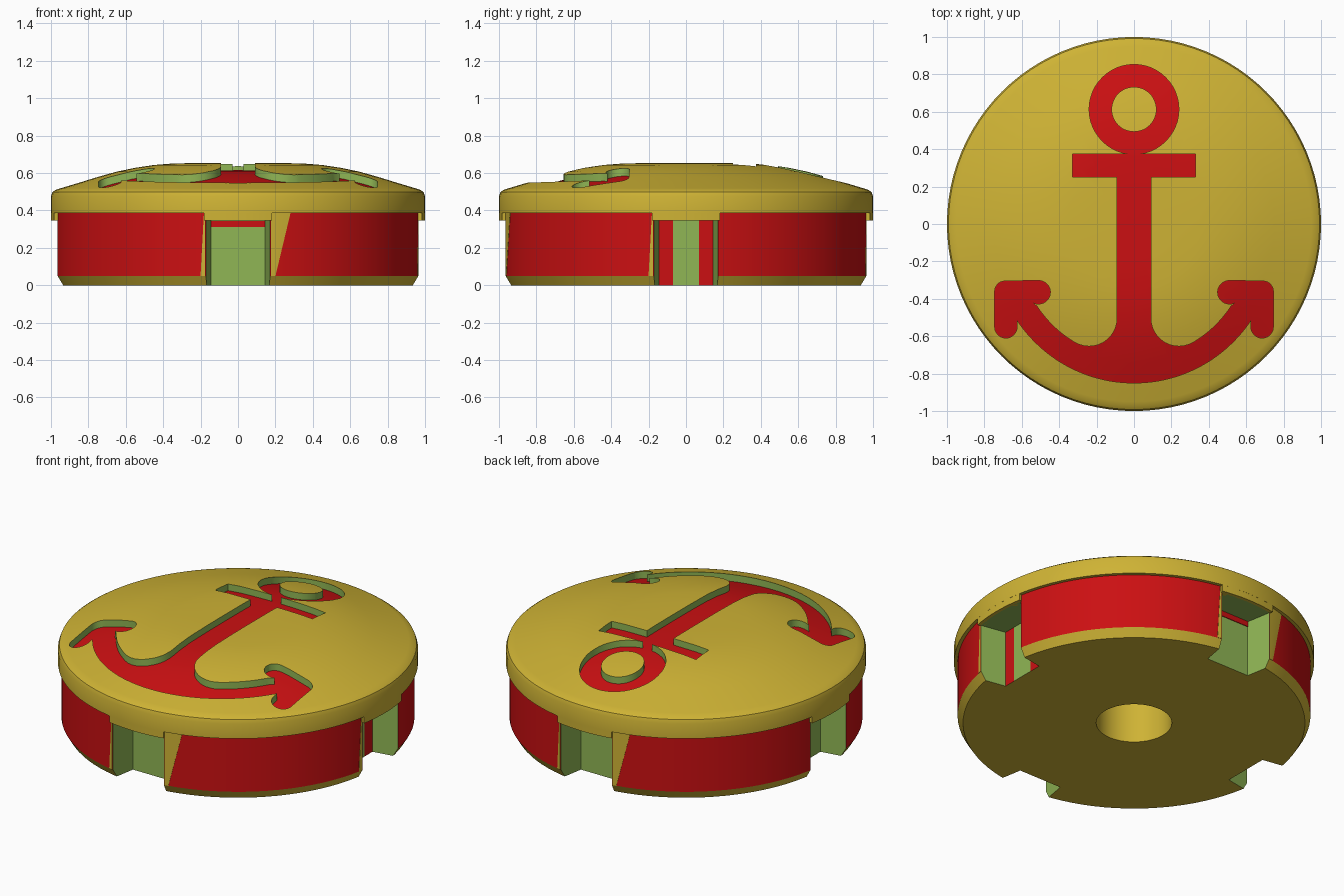
import bpy, bmesh, math
from mathutils import Matrix

if "Cube" in bpy.data.objects:
    bpy.data.objects.remove(bpy.data.objects["Cube"])

# Shared colours: every mesh uses the same three slots
YELLOW, RED, GREEN = 0, 1, 2
MATS = []
for name, col in (("mustard yellow", (0.62, 0.45, 0.035)),
                  ("bright red", (0.60, 0.005, 0.006)),
                  ("leaf green", (0.28, 0.47, 0.09))):
    m = bpy.data.materials.new(name)
    m.diffuse_color = (*col, 1)
    m.use_nodes = True
    m.node_tree.nodes["Principled BSDF"].inputs["Base Color"].default_value = m.diffuse_color
    MATS.append(m)


def make(name, bm):
    bmesh.ops.recalc_face_normals(bm, faces=bm.faces)
    me = bpy.data.meshes.new(name)
    bm.to_mesh(me)
    bm.free()
    for m in MATS:
        me.materials.append(m)
    ob = bpy.data.objects.new(name, me)
    bpy.context.collection.objects.link(ob)
    return ob


def lathe(name, profile, mats, n=96, center=(0, 0), closed=False):
    """Revolve (radius, z) points; mats holds one colour per profile segment."""
    bm = bmesh.new()
    rings = []
    for r, z in profile:
        if r == 0:
            rings.append([bm.verts.new((*center, z))] * n)
        else:
            rings.append([bm.verts.new((center[0] + r * math.cos(2 * math.pi * i / n),
                                        center[1] + r * math.sin(2 * math.pi * i / n), z))
                          for i in range(n)])
    count = len(rings) if closed else len(rings) - 1
    for s in range(count):
        a, b = rings[s], rings[(s + 1) % len(rings)]
        for i in range(n):
            j = (i + 1) % n
            quad = list(dict.fromkeys((a[i], a[j], b[j], b[i])))
            bm.faces.new(quad).material_index = mats[s]
    return make(name, bm)


def prism(name, pts, z0, z1, walls, cap, angle=0):
    """Extrude a flat outline; walls holds one colour per side."""
    bm = bmesh.new()
    lo = [bm.verts.new((x, y, z0)) for x, y in pts]
    hi = [bm.verts.new((x, y, z1)) for x, y in pts]
    for f in (bm.faces.new(lo[::-1]), bm.faces.new(hi)):
        f.material_index = cap
    for i in range(len(pts)):
        j = (i + 1) % len(pts)
        bm.faces.new((lo[i], lo[j], hi[j], hi[i])).material_index = walls[i]
    bm.transform(Matrix.Rotation(angle, 4, 'Z'))
    return make(name, bm)


def curved_plate(name, angle, bottom, top, z0, z1, r0, r1, mat, n=8):
    """Curved slab on the rim; bottom and top give its sideways span."""
    bm = bmesh.new()
    cols = []
    for i in range(n + 1):
        col = []
        for r, z, (a, b) in ((r0, z0, bottom), (r1, z0, bottom), (r1, z1, top), (r0, z1, top)):
            t = angle + math.asin((a + (b - a) * i / n) / 0.98)
            col.append(bm.verts.new((r * math.cos(t), r * math.sin(t), z)))
        cols.append(col)
    for c, d in zip(cols, cols[1:]):
        for k in range(4):
            bm.faces.new((c[k], c[(k + 1) % 4], d[(k + 1) % 4], d[k]))
    bm.faces.new(cols[0])
    bm.faces.new(cols[-1])
    for f in bm.faces:
        f.material_index = mat
    return make(name, bm)


def activate(ob):
    bpy.ops.object.select_all(action='DESELECT')
    ob.select_set(True)
    bpy.context.view_layer.objects.active = ob


def cut(ob, cutter):
    mod = ob.modifiers.new("cut", 'BOOLEAN')
    mod.operation, mod.solver, mod.object = 'DIFFERENCE', 'EXACT', cutter
    activate(ob)
    bpy.ops.object.modifier_apply(modifier=mod.name)
    bpy.data.objects.remove(cutter)


def arc(cx, cy, r, a0, a1, n=12):
    return [(cx + r * math.cos(math.radians(a0 + (a1 - a0) * i / n)),
             cy + r * math.sin(math.radians(a0 + (a1 - a0) * i / n))) for i in range(n + 1)]


# Domed disc with a red band and a blind hole underneath
dome = [(1, .475), (.992, .498), (.975, .51), (.95, .518), (.85, .548), (.75, .579),
        (.65, .607), (.55, .628), (.45, .643), (.35, .651), (.2, .654), (0, .655)]
base = [(0, .35), (.21, .35), (.21, 0), (.95, 0), (.98, .05), (.98, .385), (1, .385)]
body_mats = [YELLOW] * (len(base) + len(dome) - 1)
body_mats[4] = RED
body = lathe("disc_body", base + dome, body_mats)

# Four flared notches around the rim
for k in range(4):
    ang = math.radians(90 * k)
    outline = [(.81, .145), (.81, .07), (.81, -.07), (.81, -.145), (1.1, -.196), (1.1, .196)]
    walls = [GREEN] * 6
    if k == 0:
        walls[0] = walls[2] = RED
    cut(body, prism("notch_cutter", outline, -.1, .345, walls, GREEN, ang))

# Anchor recess: outline of the right half, then mirrored
half = [(.33, .375), (.33, .25), (.09, .25)]
half += arc(.24, -.504, .15, 180, 300.7)            # shaft fillet
half += arc(0, -.1, .62, -58, -33.5)                # inner edge of the arm
half += arc(.51, -.365, .063, -60, -270)            # inner barb
half += arc(.69, -.36, .055, 90, 0, 6)              # fluke corner
half += arc(.685, -.55, .06, 0, -180)               # outer barb
half += arc(0, -.1, .75, -33.6, -90, 24)            # outer edge of the arm
outline = half + [(-x, y) for x, y in half[-2::-1]]


def floor():
    """Solid under the sunken dome, giving the recess its red floor."""
    low = [(r * .99, z - .04) for r, z in dome]
    return lathe("recess_floor", [(0, .2), (.99, .2)] + low, [RED] * 13)


shank = prism("anchor_cutter", outline, .38, .8, [GREEN] * len(outline), GREEN)
ring = lathe("anchor_ring_cutter", [(.12, .38), (.24, .38), (.24, .8), (.12, .8)],
             [GREEN] * 4, 48, (0, .613), True)
for cutter in (shank, ring):
    cut(cutter, floor())
    cut(body, cutter)

# Lips above the notches and slanted yellow edges beside them
parts = [body]
for k in range(4):
    ang = math.radians(90 * k)
    parts.append(curved_plate(f"notch_lip_{k}", ang, (-.178, .178), (-.178, .178),
                              .345, .388, .96, .9995, YELLOW))
    if k != 2:
        parts.append(curved_plate(f"notch_edge_narrow_{k}", ang, (-.2, -.176), (-.182, -.176),
                                  .05, .385, .976, .982, YELLOW))
    if k % 2:
        parts.append(curved_plate(f"notch_edge_wide_{k}", ang, (.176, .2), (.176, .28),
                                  .05, .385, .976, .982, YELLOW))
        # Red strip at the top of the notch's back wall
        strip = [(.806, -.144), (.814, -.144), (.814, .144), (.806, .144)]
        parts.append(prism(f"notch_strip_{k}", strip, .312, .3445, [RED] * 4, RED, ang))

for ob in parts:
    activate(ob)
    bpy.ops.object.shade_smooth_by_angle(angle=math.radians(30))
